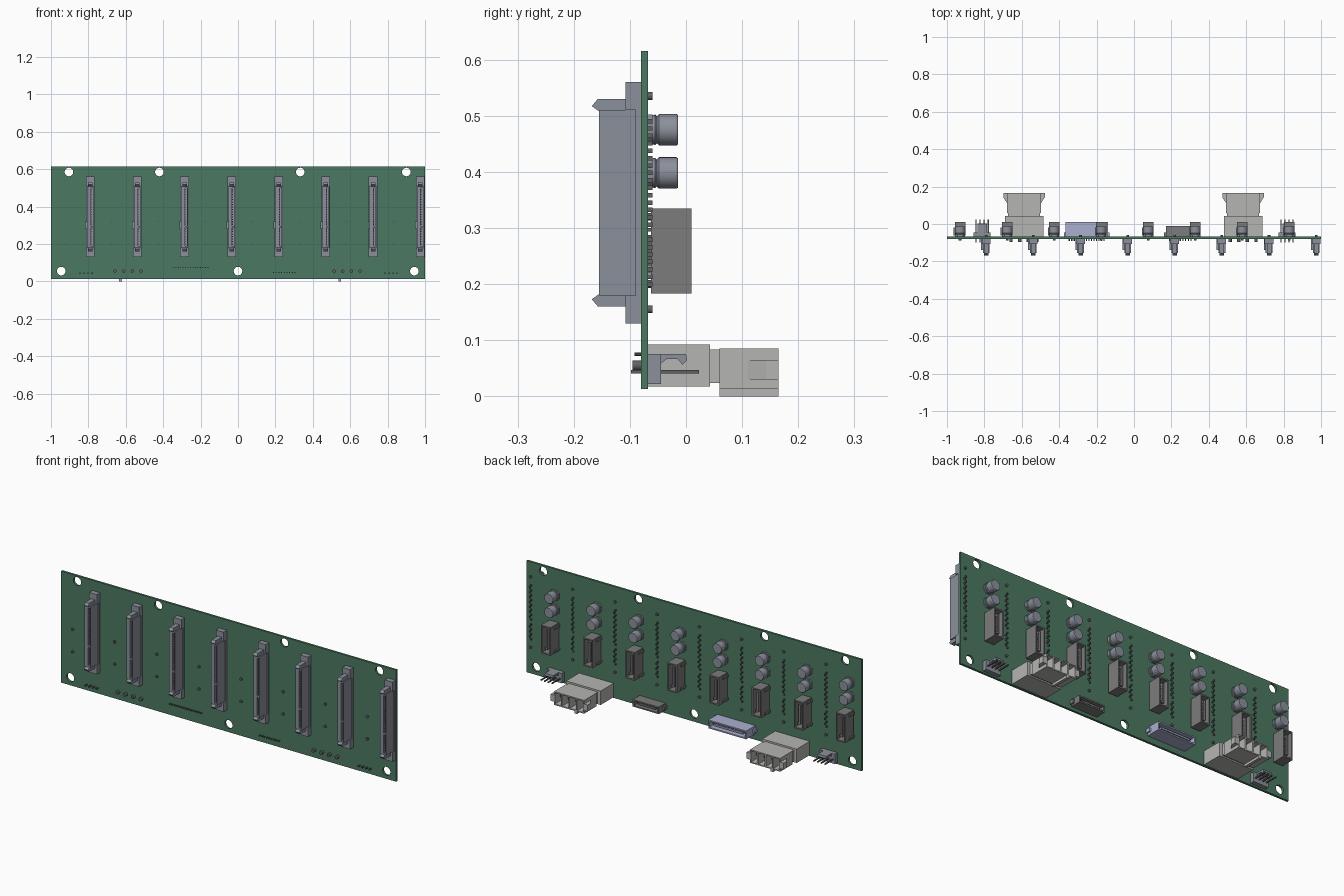
import bpy, bmesh, math
from mathutils import Matrix, Vector

if "Cube" in bpy.data.objects:
    bpy.data.objects.remove(bpy.data.objects["Cube"])


def material(name, rgb):
    m = bpy.data.materials.new(name)
    m.diffuse_color = (*rgb, 1)
    m.use_nodes = True
    m.node_tree.nodes["Principled BSDF"].inputs["Base Color"].default_value = m.diffuse_color
    return m


GREEN = material("board_green", (0.07, 0.19, 0.12))
SLATE = material("slate_plastic", (0.26, 0.28, 0.33))
PALE = material("pale_plastic", (0.46, 0.46, 0.45))
DARK = material("dark_plastic", (0.2, 0.2, 0.2))
LILAC = material("lilac_plastic", (0.40, 0.43, 0.62))
METAL = material("metal", (0.12, 0.12, 0.13))
B0, B1 = -0.08, -0.068  # board front and back planes


def box(bm, x0, x1, y0, y1, z0, z1):
    m = Matrix.Translation(((x0 + x1) / 2, (y0 + y1) / 2, (z0 + z1) / 2))
    m = m @ Matrix.Diagonal((x1 - x0, y1 - y0, z1 - z0, 1))
    bmesh.ops.create_cube(bm, size=1, matrix=m)


def frame(bm, x0, x1, y0, y1, z0, z1, t):
    """Four walls of an open rectangular shell along y."""
    box(bm, x0, x1, y0, y1, z0, z0 + t)
    box(bm, x0, x1, y0, y1, z1 - t, z1)
    box(bm, x0, x0 + t, y0, y1, z0 + t, z1 - t)
    box(bm, x1 - t, x1, y0, y1, z0 + t, z1 - t)


def cyl(bm, x, z, y0, y1, r0, r1=None, n=12):
    m = Matrix.Translation((x, (y0 + y1) / 2, z)) @ Matrix.Rotation(-math.pi / 2, 4, 'X')
    bmesh.ops.create_cone(bm, cap_ends=True, segments=n, radius1=r0,
                          radius2=r0 if r1 is None else r1, depth=y1 - y0, matrix=m)


def prism(bm, pts, axis, a0, a1):
    """Extrude a (y,z) profile along x, or an (x,y) profile along z."""
    place = (lambda u, v: (a0, u, v)) if axis == 'x' else (lambda u, v: (u, v, a0))
    face = bm.faces.new([bm.verts.new(place(*p)) for p in pts])
    new = bmesh.ops.extrude_face_region(bm, geom=[face])["geom"]
    d = Vector((a1 - a0, 0, 0)) if axis == 'x' else Vector((0, 0, a1 - a0))
    bmesh.ops.translate(bm, vec=d, verts=[v for v in new if isinstance(v, bmesh.types.BMVert)])


def finish(bm, name, mat, xs=(0,), z=0, smooth=False):
    """Turn the bmesh into one shared mesh, placed at every x."""
    bmesh.ops.recalc_face_normals(bm, faces=bm.faces)
    me = bpy.data.meshes.new(name)
    bm.to_mesh(me)
    bm.free()
    me.materials.append(mat)
    if smooth:
        me.polygons.foreach_set("use_smooth", [True] * len(me.polygons))
        me.set_sharp_from_angle(angle=math.radians(35))
    for i, x in enumerate(xs):
        ob = bpy.data.objects.new(name if len(xs) == 1 else f"{name}_{i + 1}", me)
        ob.location = (x, 0, z)
        bpy.context.collection.objects.link(ob)
    return ob


SOCKETS = [-0.79 + 0.252 * i for i in range(8)]
COLUMNS = [-0.93 + 0.2515 * i for i in range(8)]

# circuit board with mounting holes
bm = bmesh.new()
box(bm, -1, 1, B0, B1, 0.013, 0.615)
board = finish(bm, "circuit_board", GREEN)
bm = bmesh.new()
for x, z in [(-0.904, 0.585), (-0.42, 0.585), (0.333, 0.585), (0.9, 0.585),
             (-0.945, 0.055), (0, 0.055), (0.943, 0.055)]:
    cyl(bm, x, z, -0.12, -0.03, 0.023, n=32)
cutter = finish(bm, "hole_cutter", GREEN)
cutter.hide_render = True
cutter.hide_viewport = True
mod = board.modifiers.new("mounting_holes", 'BOOLEAN')
mod.object = cutter
mod.solver = 'EXACT'

# drive sockets on the front: feet, slotted body, pointed guides
bm = bmesh.new()
for z0, z1 in ((0.13, 0.18), (0.51, 0.56)):
    box(bm, -0.023, 0.023, -0.108, B0, z0, z1)
box(bm, -0.023, 0.023, -0.09, B0, 0.18, 0.51)
box(bm, -0.018, 0.003, -0.155, -0.09, 0.18, 0.51)
box(bm, 0.014, 0.018, -0.155, -0.09, 0.18, 0.51)
for z0, z1 in ((0.18, 0.19), (0.288, 0.297), (0.5, 0.51)):
    box(bm, 0.003, 0.014, -0.155, -0.09, z0, z1)
box(bm, -0.028, -0.018, -0.14, B0, 0.28, 0.32)
for s in (-1, 1):
    pts = [(B0, 0.16), (-0.157, 0.16), (-0.168, 0.173), (-0.155, 0.182), (B0, 0.182)]
    prism(bm, [(y, 0.345 + s * (z - 0.345)) for y, z in pts], 'x', -0.012, 0.012)
finish(bm, "drive_socket", SLATE, SOCKETS)

# socket contacts and the solder tails behind the board
bm = bmesh.new()
for i in range(23):
    z = 0.2 + i * 0.0132
    if i != 7:
        box(bm, 0.003, 0.006, -0.145, -0.09, z - 0.003, z + 0.003)
        x = 0.004 if i % 2 else -0.004
        box(bm, x - 0.003, x + 0.003, B1, -0.06, z - 0.004, z + 0.004)
for z in (0.155, 0.535):
    cyl(bm, 0, z, B1, -0.06, 0.007)
finish(bm, "socket_contacts", METAL, SOCKETS)

# pairs of round capacitors on chamfered bases
bm = bmesh.new()
a, c = 0.027, 0.015
octagon = [(a, c), (c, a), (-c, a), (-a, c), (-a, -c), (-c, -a), (c, -a), (a, -c)]
for z in (0.475, 0.398):
    f = bm.faces.new([bm.verts.new((u, B1, z + v)) for u, v in octagon])
    top = bmesh.ops.extrude_face_region(bm, geom=[f])["geom"]
    bmesh.ops.translate(bm, vec=(0, 0.008, 0), verts=[v for v in top if isinstance(v, bmesh.types.BMVert)])
    for y0, y1, r0, r1 in ((-0.06, -0.055, 0.026, 0.027), (-0.055, -0.052, 0.027, 0.024),
                           (-0.052, -0.048, 0.024, 0.028), (-0.048, -0.017, 0.028, 0.028),
                           (-0.017, -0.014, 0.028, 0.026)):
        cyl(bm, 0, z, y0, y1, r0, r1, 32)
finish(bm, "capacitor_pair", SLATE, COLUMNS, smooth=True)

# upright data headers: open shell, key notch, tongue
bm = bmesh.new()
box(bm, -0.028, 0.028, -0.062, -0.045, 0.183, 0.335)
frame(bm, -0.028, 0.028, -0.045, 0.01, 0.183, 0.335, 0.007)
box(bm, -0.006, 0.004, -0.045, 0.002, 0.205, 0.313)
box(bm, 0.004, 0.011, -0.045, 0.002, 0.205, 0.215)
for z in (0.195, 0.32):
    box(bm, -0.034, -0.028, -0.062, -0.02, z - 0.006, z + 0.006)
finish(bm, "data_header", DARK, COLUMNS)
bm = bmesh.new()
for z in (0.2, 0.32):
    cyl(bm, 0, z, -0.088, -0.06, 0.007)
for i in range(7):
    z = 0.222 + i * 0.0125
    box(bm, 0.004, 0.006, -0.045, -0.004, z - 0.003, z + 0.003)
    box(bm, -0.016, -0.012, B1, -0.06, z - 0.003, z + 0.003)
finish(bm, "data_header_pins", METAL, COLUMNS)

# large four-way power inlets: base, celled plug, bottom rib, side latches
bm = bmesh.new()
box(bm, -0.103, 0.103, B1, 0.043, 0.017, 0.092)
box(bm, -0.086, 0.086, 0.043, 0.07, 0.024, 0.083)
frame(bm, -0.09, 0.09, 0.06, 0.165, 0.013, 0.085, 0.006)
for i in (-1, 0, 1):
    box(bm, i * 0.0445 - 0.004, i * 0.0445 + 0.004, 0.07, 0.165, 0.019, 0.079)
box(bm, -0.047, -0.033, 0.06, 0.165, 0.0, 0.013)
for s in (-1, 1):
    prism(bm, [(s * 0.09, 0.165), (s * 0.111, 0.165), (s * 0.111, 0.143), (s * 0.09, 0.11)], 'z', 0.03, 0.065)
finish(bm, "power_inlet", PALE, (-0.588, 0.583))
bm = bmesh.new()
for i in range(4):
    x = (i - 1.5) * 0.0462
    cyl(bm, x, 0.055, -0.095, B1, 0.009)
    cyl(bm, x, 0.05, 0.07, 0.13, 0.009)
finish(bm, "power_inlet_pins", METAL, (-0.588, 0.583), smooth=True)

# small locking pin headers: base and hooked latch
bm = bmesh.new()
box(bm, -0.045, 0.045, B1, -0.045, 0.022, 0.075)
hook = [(-0.045, 0.075), (0.0, 0.075), (0.002, 0.064), (-0.006, 0.056),
        (-0.015, 0.066), (-0.035, 0.066), (-0.045, 0.058)]
prism(bm, hook, 'x', -0.025, 0.025)
finish(bm, "locking_header", SLATE, (-0.812, 0.818))
bm = bmesh.new()
for i in range(4):
    x = (i - 1.5) * 0.022
    box(bm, x - 0.003, x + 0.003, -0.098, 0.023, 0.041, 0.047)
finish(bm, "locking_header_pins", METAL, (-0.812, 0.818))


# wide low shrouded connectors along the bottom edge
def wide_connector(name, mat, x0, x1, y1, z0, z1, pins, pz):
    bm = bmesh.new()
    box(bm, x0, x1, B1, -0.05, z0, z1)
    frame(bm, x0, x1, -0.05, y1, z0, z1, 0.007)
    zc = (z0 + z1) / 2
    box(bm, x0 + 0.025, x1 - 0.025, -0.05, y1 - 0.008, zc - 0.005, zc + 0.004)
    for x in (x0, x1):
        box(bm, x - 0.009, x + 0.009, B1, -0.045, zc - 0.01, zc + 0.01)
    finish(bm, name, mat)
    bm = bmesh.new()
    for i in range(pins):
        x = x0 + 0.02 + (x1 - x0 - 0.04) * i / (pins - 1)
        cyl(bm, x, pz, -0.092, B1, 0.003, n=8)
        box(bm, x - 0.003, x + 0.003, -0.05, y1 - 0.012, zc + 0.004, zc + 0.006)
    finish(bm, name + "_pins", METAL)


wide_connector("lilac_connector", LILAC, -0.366, -0.14, 0.01, 0.045, 0.09, 15, 0.075)
wide_connector("dark_connector", DARK, 0.17, 0.325, -0.01, 0.03, 0.068, 9, 0.048)
